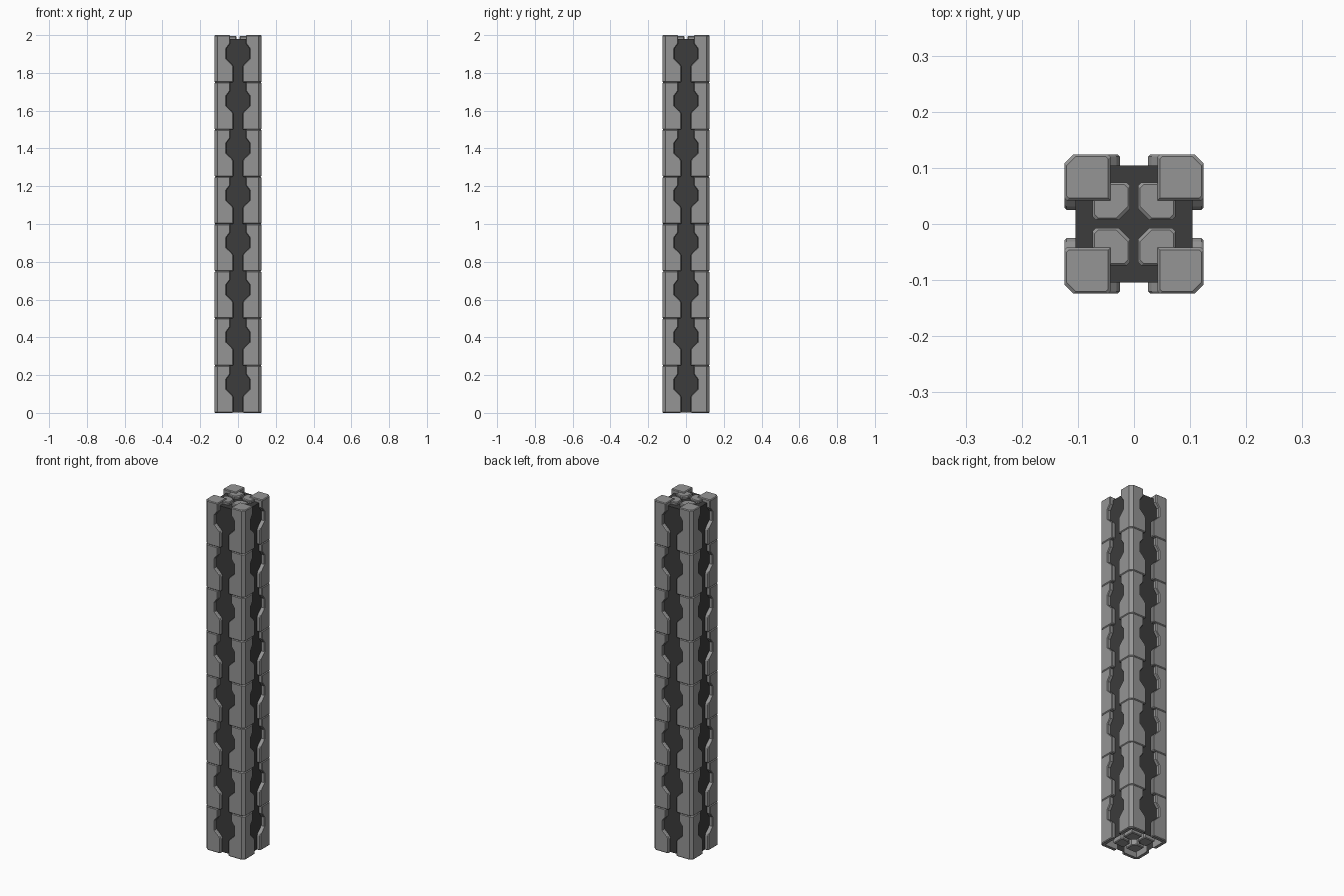
import bpy, bmesh

if "Cube" in bpy.data.objects:
    bpy.data.objects.remove(bpy.data.objects["Cube"])

SEG, N = 0.25, 8
A, CH, B = 0.124, 0.016, 0.004      # half width, corner chamfer, edge bevel


def material(name, v):
    m = bpy.data.materials.new(name)
    m.diffuse_color = (v, v, v, 1)
    m.use_nodes = True
    m.node_tree.nodes["Principled BSDF"].inputs["Base Color"].default_value = m.diffuse_color
    return m


GREY, DARK = material("grey", 0.3), material("dark", 0.045)


def loft(bm, rings, cap_bottom=True):
    """Skin a stack of equal-length rings of 3D points."""
    vs = [[bm.verts.new(p) for p in r] for r in rings]
    n = len(vs[0])
    for lo, hi in zip(vs, vs[1:]):
        for i in range(n):
            j = (i + 1) % n
            bm.faces.new((lo[i], lo[j], hi[j], hi[i]))
    bm.faces.new(vs[-1])
    if cap_bottom:
        bm.faces.new(vs[0])


def finish(bm, name, mat):
    bmesh.ops.recalc_face_normals(bm, faces=bm.faces)
    me = bpy.data.meshes.new(name)
    bm.to_mesh(me)
    bm.free()
    ob = bpy.data.objects.new(name, me)
    ob.data.materials.append(mat)
    bpy.context.collection.objects.link(ob)


def armour_section(w, inset, z, solid, sx, sy):
    """Corner plate section: outer L with bevelled wing edges, or solid block."""
    a = A - inset
    w = w + inset
    half = [(w, 0.103), (w, a - B), (w + B, a), (a - CH, a)]
    pts = half + [(y, x) for x, y in reversed(half)]
    pts.append((w, w) if solid else (0.103, 0.103))
    return [(x * sx, y * sy, z) for x, y in pts]


# height in the segment, gap half width, bevel inset
LEVELS = [(0, 0.025, B), (B, 0.025, 0), (0.085, 0.025, 0), (0.095, 0.031, 0),
          (0.125, 0.062, 0), (0.178, 0.062, 0), (0.205, 0.042, 0),
          (SEG - B, 0.042, 0), (SEG, 0.042, B)]

CORNERS = [(sx, sy) for sx in (-1, 1) for sy in (-1, 1)]

# Stacked corner armour plates
for k in range(N):
    bm = bmesh.new()
    for sx, sy in CORNERS:
        loft(bm, [armour_section(w, i, k * SEG + z, k == N - 1, sx, sy)
                  for z, w, i in LEVELS])
    finish(bm, f"corner_plates_{k + 1}", GREY)

# Dark hollow core, open underneath
bm = bmesh.new()
loft(bm, [[(x * 0.104, y * 0.104, z) for x, y in ((-1, -1), (1, -1), (1, 1), (-1, 1))]
          for z in (0.003, 1.98)], cap_bottom=False)
finish(bm, "core", DARK)


# Inner posts, chamfered towards the centre
def post_section(inset, z, sx, sy):
    lo, hi, c, d = 0.007 + inset, 0.074 - inset, 0.02, 0.006
    pts = [(lo + c, lo), (hi - d, lo), (hi, lo + d), (hi, hi),
           (lo + d, hi), (lo, hi - d), (lo, lo + c)]
    return [(x * sx, y * sy, z) for x, y in pts]


bm = bmesh.new()
for sx, sy in CORNERS:
    loft(bm, [post_section(i, z, sx, sy)
              for z, i in ((0.005, B), (0.009, 0), (1.991, 0), (1.995, B))])
finish(bm, "inner_posts", GREY)
